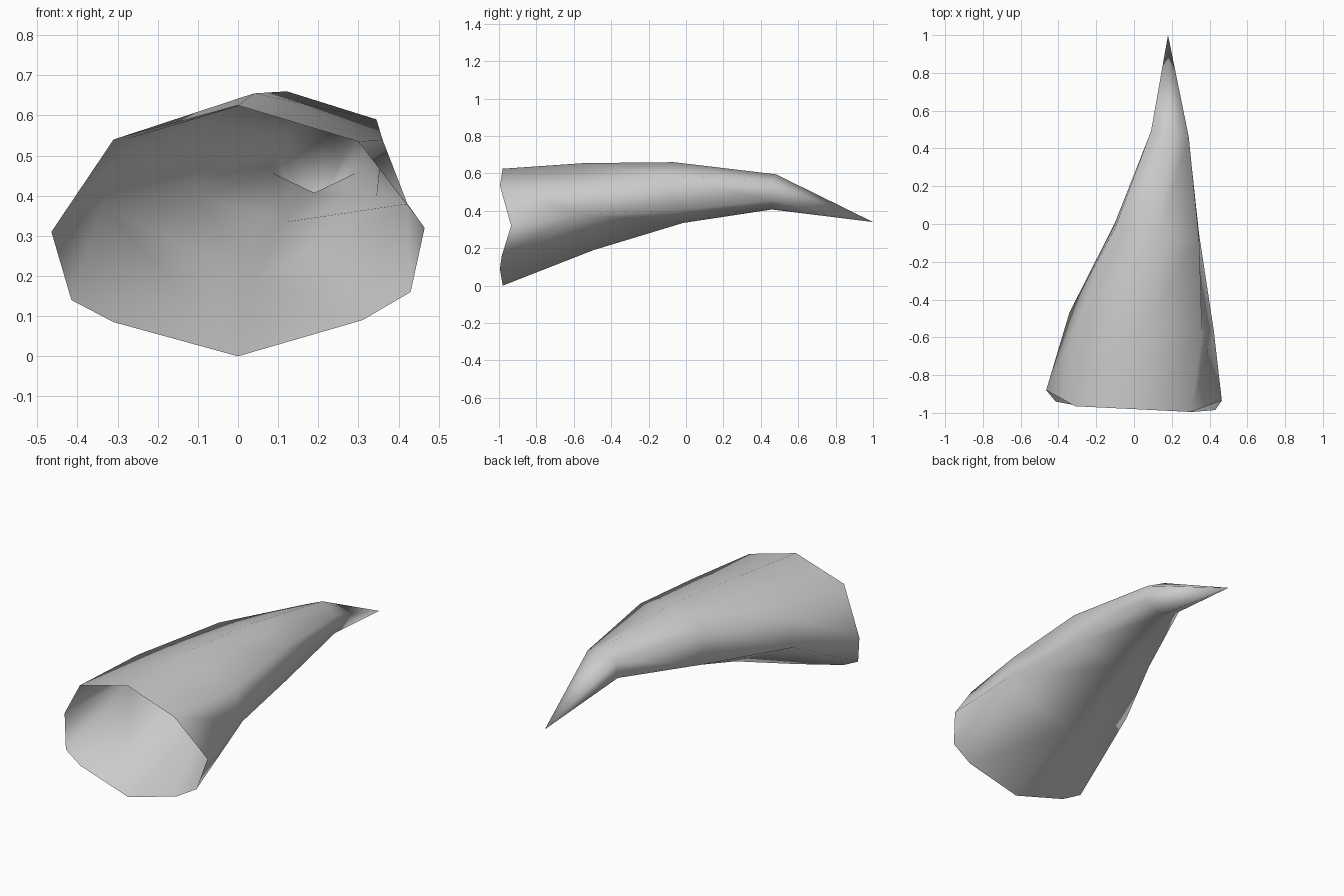
import bpy

if "Cube" in bpy.data.objects:
    bpy.data.objects.remove(bpy.data.objects["Cube"])

# Horn material
grey = bpy.data.materials.new("horn grey")
grey.diffuse_color = (0.6, 0.6, 0.6, 1)
grey.use_nodes = True
grey.node_tree.nodes["Principled BSDF"].inputs["Base Color"].default_value = grey.diffuse_color

# Ten-sided open mouth, clockwise from the top as seen from the front
mouth = [(0, -0.98, 0.625), (0.30, -0.995, 0.535), (0.465, -0.935, 0.32),
         (0.43, -0.985, 0.16), (0.31, -0.995, 0.09), (0, -0.98, 0),
         (-0.31, -0.96, 0.085), (-0.415, -0.94, 0.14), (-0.465, -0.88, 0.31),
         (-0.31, -0.965, 0.54)]


def hexagon(cx, half_up, half_low, y, skew, lean, top, shoulder, side, bottom):
    """Six-sided ring; skew shifts y across x, lean shifts y from top to bottom."""
    flat = [(0, top), (half_up, shoulder), (half_low, side),
            (0, bottom), (-half_low, side), (-half_up, shoulder)]
    mid = (top + bottom) / 2
    return [(cx + x, y + skew * x + lean * (z - mid), z) for x, z in flat]


# Rings along the curved body, then the point
rings = [hexagon(0.04, 0.32, 0.382, -0.52, -0.12, -0.11, 0.655, 0.54, 0.38, 0.19),
         hexagon(0.122, 0.223, 0.223, -0.04, -0.14, -0.15, 0.66, 0.59, 0.40, 0.335),
         hexagon(0.19, 0.10, 0.10, 0.47, -0.15, 0.12, 0.595, 0.55, 0.455, 0.407)]
tip = (0.18, 1.0, 0.34)

verts = mouth + [p for r in rings for p in r] + [tip]
faces = []


def bridge(front, back):
    """Join two equally long index loops, dropping repeated corners."""
    n = len(front)
    for i in range(n):
        j = (i + 1) % n
        faces.append(list(dict.fromkeys([front[i], front[j], back[j], back[i]])))


# The lower mouth corners fan into the ring's side corners
loops = [[10 + 6 * k + i for i in range(6)] for k in range(3)]
bridge(list(range(10)), [loops[0][i] for i in (0, 1, 2, 2, 2, 3, 4, 4, 4, 5)])
bridge(loops[0], loops[1])
bridge(loops[1], loops[2])
bridge(loops[2], [len(verts) - 1] * 6)

mesh = bpy.data.meshes.new("horn")
mesh.from_pydata(verts, [], faces)
mesh.materials.append(grey)
mesh.shade_smooth()
horn = bpy.data.objects.new("horn", mesh)
bpy.context.collection.objects.link(horn)
